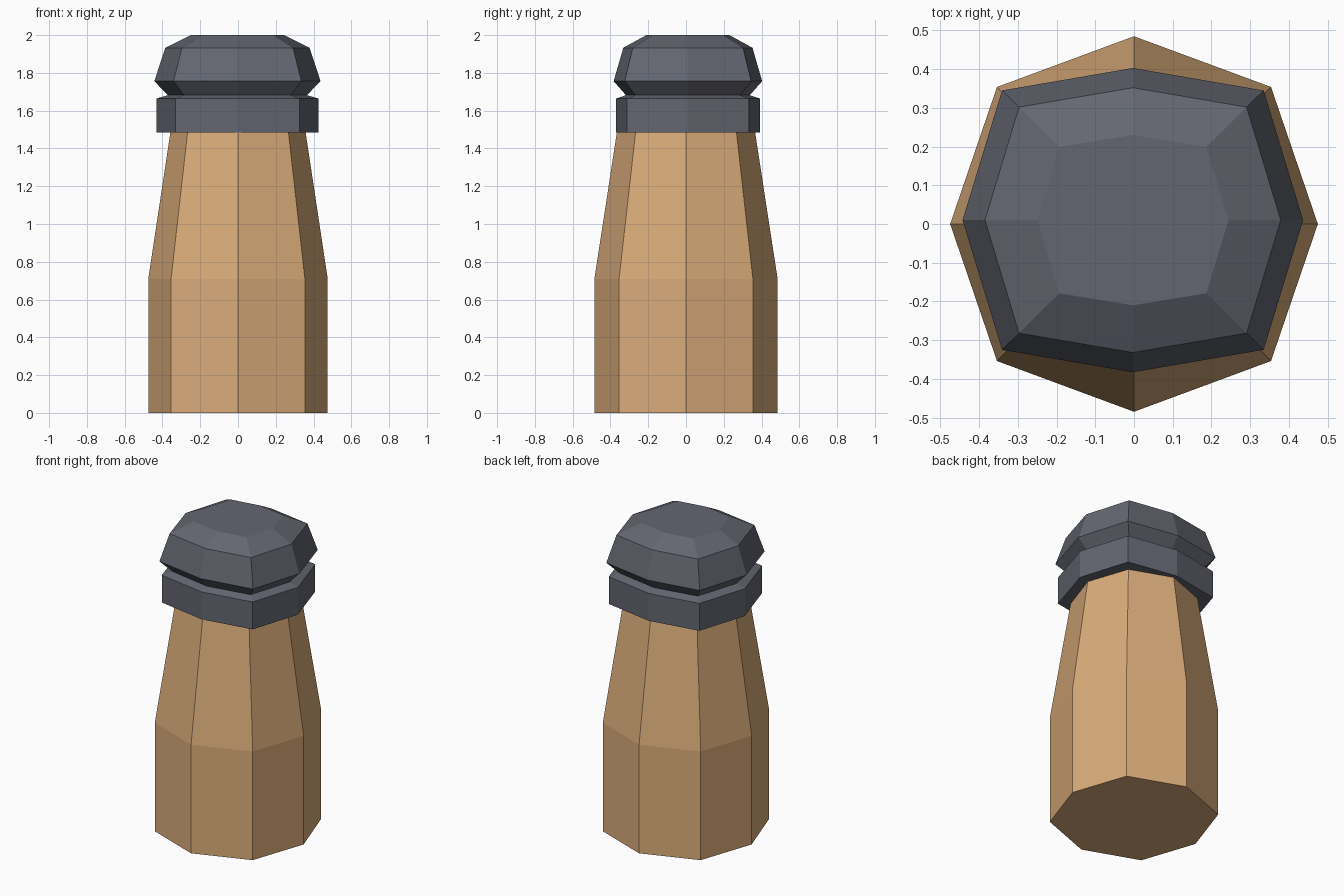
import bpy
import bmesh

cube = bpy.data.objects.get("Cube")
if cube:
    bpy.data.objects.remove(cube, do_unlink=True)


def make_material(name, rgb):
    mat = bpy.data.materials.new(name)
    mat.use_nodes = True
    color = (*rgb, 1.0)
    mat.diffuse_color = color
    bsdf = next(n for n in mat.node_tree.nodes if n.type == "BSDF_PRINCIPLED")
    bsdf.inputs["Base Color"].default_value = color
    bsdf.inputs["Roughness"].default_value = 0.8
    return mat


def octagon(rx, ry, dx, dy):
    """Eight points: four on the axes, four on the diagonals."""
    return [(rx, 0), (dx, dy), (0, ry), (-dx, dy),
            (-rx, 0), (-dx, -dy), (0, -ry), (dx, -dy)]


def loft(name, rings, mat, center=(0, 0)):
    """Stack octagonal rings (z, rx, ry, dx, dy) into a closed solid."""
    bm = bmesh.new()
    loops = [[bm.verts.new((x + center[0], y + center[1], z))
              for x, y in octagon(*size)] for z, *size in rings]
    for low, high in zip(loops, loops[1:]):
        for i in range(8):
            j = (i + 1) % 8
            bm.faces.new((low[i], low[j], high[j], high[i]))
    bm.faces.new(loops[0][::-1])
    bm.faces.new(loops[-1])
    mesh = bpy.data.meshes.new(name)
    bm.to_mesh(mesh)
    bm.free()
    mesh.materials.append(mat)
    obj = bpy.data.objects.new(name, mesh)
    bpy.context.collection.objects.link(obj)
    return obj


wood = make_material("light wood", (0.70, 0.41, 0.195))
slate = make_material("dark slate", (0.127, 0.133, 0.165))

# Straight base tapering into a narrower neck
loft("body", [(0, 0.475, 0.485, 0.354, 0.354),
              (0.71, 0.475, 0.485, 0.354, 0.354),
              (1.485, 0.358, 0.366, 0.267, 0.267)], wood)

# Collar, pinched groove and bevelled cap in one piece
loft("cap", [(1.485, 0.429, 0.381, 0.328, 0.323),
             (1.664, 0.429, 0.381, 0.328, 0.323),
             (1.682, 0.368, 0.328, 0.282, 0.277),
             (1.756, 0.440, 0.393, 0.338, 0.335),
             (1.933, 0.382, 0.342, 0.294, 0.292),
             (2.0, 0.247, 0.220, 0.190, 0.189)], slate, (-0.003, 0.01))
